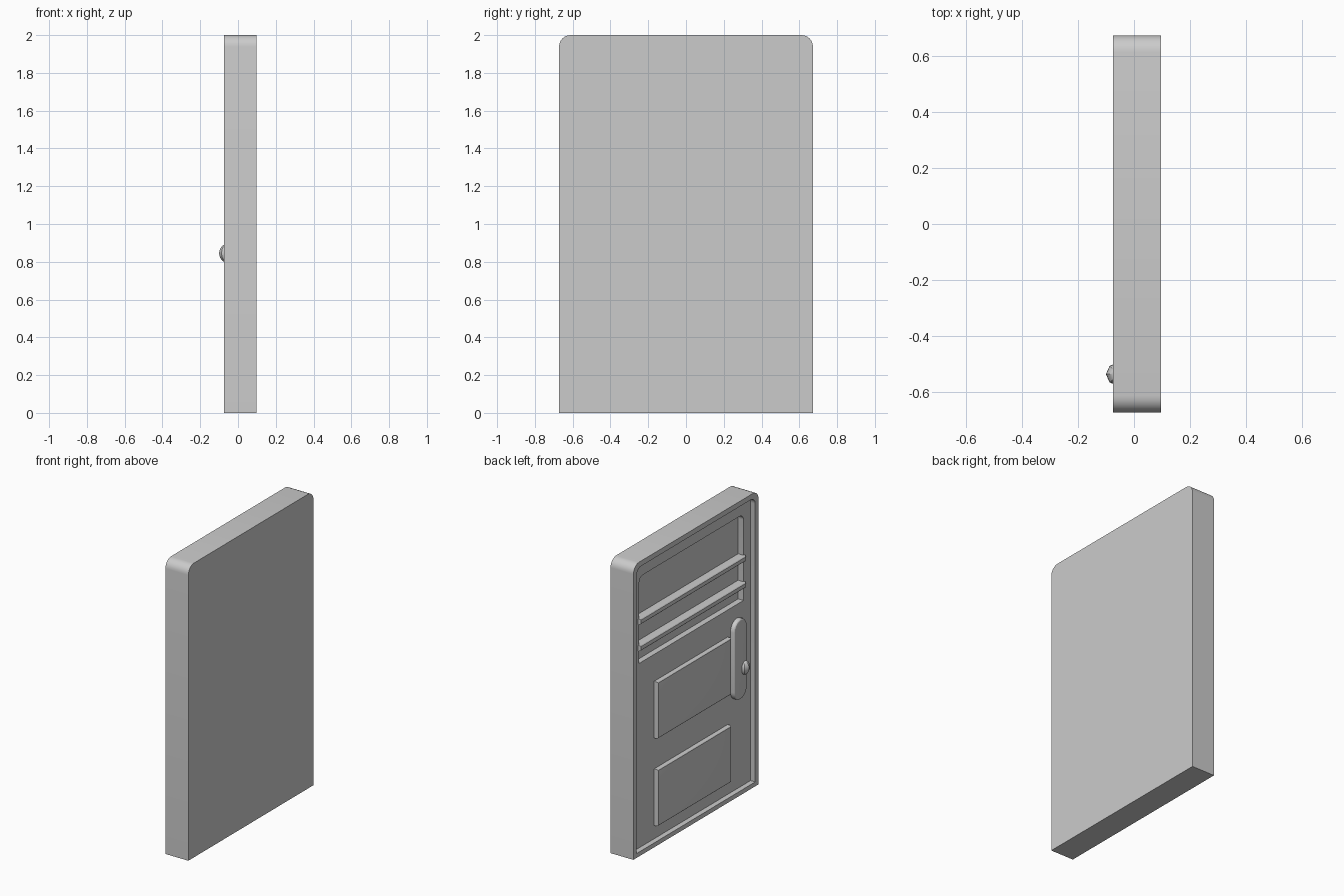
import bpy, bmesh
from math import sin, cos, pi
from mathutils import Matrix

if "Cube" in bpy.data.objects:
    bpy.data.objects.remove(bpy.data.objects["Cube"])


def outline(y0, y1, z0, z1, r_top=0.0, r_bottom=0.0, n=6):
    """Rounded rectangle in the YZ plane, always the same point count."""
    pts = []
    for cy, cz, r, a in ((y1 - r_top, z1 - r_top, r_top, 0),
                         (y0 + r_top, z1 - r_top, r_top, pi / 2),
                         (y0 + r_bottom, z0 + r_bottom, r_bottom, pi),
                         (y1 - r_bottom, z0 + r_bottom, r_bottom, 3 * pi / 2)):
        for i in range(n + 1):
            t = a + pi / 2 * i / n
            pts.append((cy + r * cos(t), cz + r * sin(t)))
    return pts


def finish(bm, name):
    me = bpy.data.meshes.new(name)
    bm.to_mesh(me)
    bm.free()
    ob = bpy.data.objects.new(name, me)
    bpy.context.collection.objects.link(ob)
    bpy.context.view_layer.objects.active = ob
    bpy.ops.object.select_all(action='DESELECT')
    ob.select_set(True)
    bpy.ops.object.shade_smooth_by_angle(angle=0.5)
    return ob


def loft(name, layers):
    """Skin a list of (x, outline) loops and cap both ends."""
    bm = bmesh.new()
    loops = [[bm.verts.new((x, y, z)) for y, z in pts] for x, pts in layers]
    for a, b in zip(loops, loops[1:]):
        for i in range(len(a)):
            j = (i + 1) % len(a)
            bm.faces.new((a[i], a[j], b[j], b[i]))
    bm.faces.new(loops[0])
    bm.faces.new(loops[-1])
    bmesh.ops.remove_doubles(bm, verts=bm.verts, dist=1e-5)
    bmesh.ops.recalc_face_normals(bm, faces=bm.faces)
    return finish(bm, name)


def raised(name, y0, y1, z0, z1, x_base, x_front, r=0.0, bevel=0.012):
    """Block standing out towards -x with a softened front edge."""
    layers = [(x_base, outline(y0, y1, z0, z1, r, r))]
    for i in range(4):
        t = pi / 2 * i / 3
        d = bevel * (1 - cos(t))
        q = max(r - d, 0)
        layers.append((x_front + bevel * (1 - sin(t)),
                       outline(y0 + d, y1 - d, z0 + d, z1 - d, q, q)))
    return loft(name, layers)


BACK, FRONT, PANEL, GLASS = 0.097, -0.075, -0.04, 0.0

# door slab: outer rim, sunken face and deeper window in one skin
slab = outline(-0.672, 0.672, 0, 2, 0.06)
inner = outline(-0.636, 0.636, 0.03, 1.965, 0.045)
window = outline(-0.56, 0.56, 1.283, 1.87, 0.04)
loft("door_slab", [(BACK, slab), (FRONT, slab), (FRONT, inner),
                   (PANEL, inner), (PANEL, window), (GLASS, window)])

# window bars
for i, z in enumerate((1.39, 1.57)):
    raised(f"window_bar_{i + 1}", -0.57, 0.57, z - 0.02, z + 0.02, 0.005, -0.058, bevel=0.015)

# raised lower panels
for i, z in enumerate((0.12, 0.715)):
    raised(f"raised_panel_{i + 1}", -0.39, 0.40, z, z + 0.385, PANEL + 0.005, -0.07)

# lock plate with rounded ends
raised("lock_plate", -0.56, -0.42, 0.645, 1.19, PANEL + 0.005, -0.07, r=0.069)

# door knob
bm = bmesh.new()
bmesh.ops.create_uvsphere(bm, u_segments=8, v_segments=12, radius=1.0)
bmesh.ops.transform(bm, verts=bm.verts, matrix=Matrix.Translation((-0.055, -0.535, 0.845))
                    @ Matrix.Diagonal((0.045, 0.042, 0.05, 1)))
knob = finish(bm, "door_knob")
bpy.ops.object.shade_smooth()
